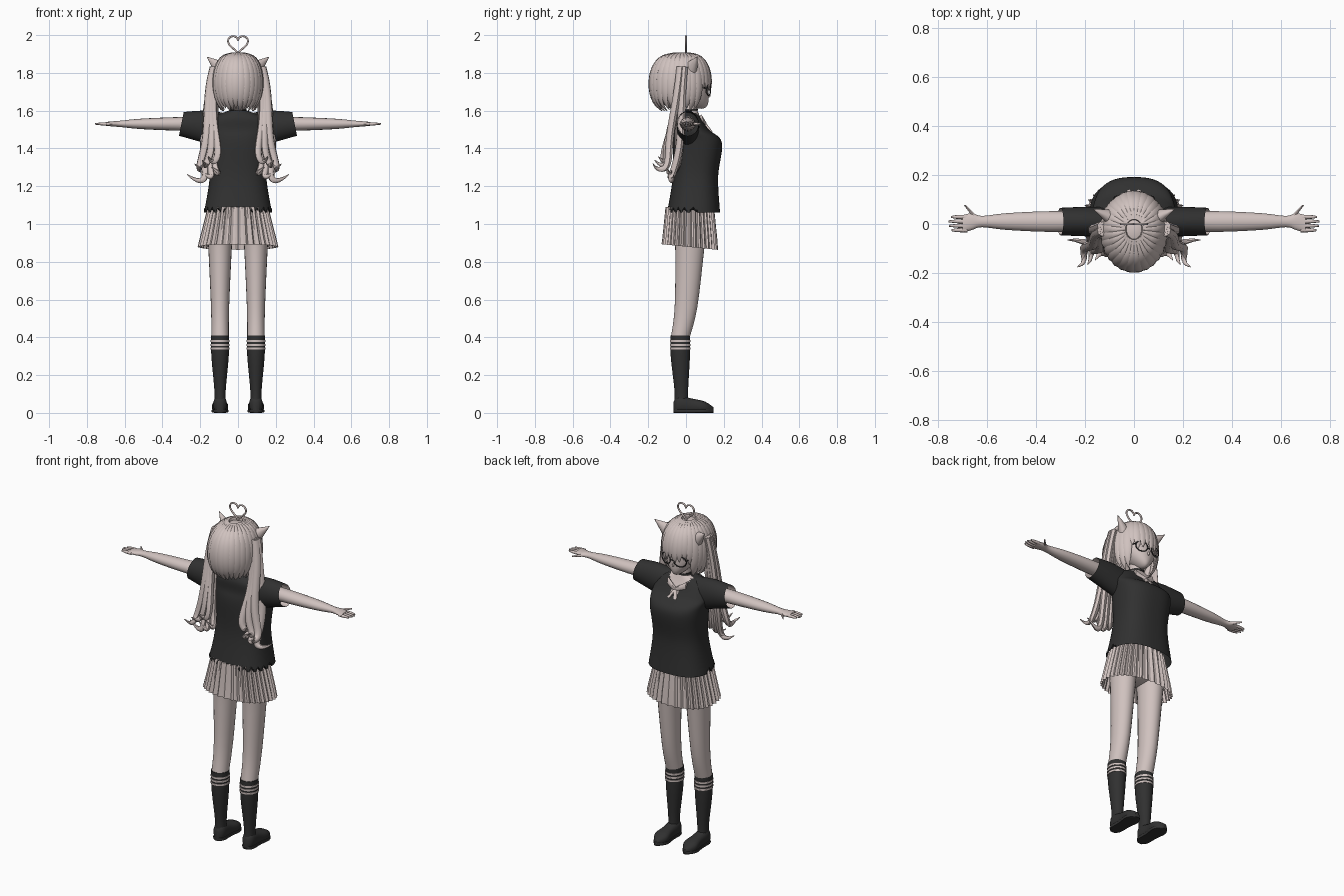
import bpy, bmesh
from math import sin, cos, pi, radians
from mathutils import Vector, Matrix

if "Cube" in bpy.data.objects:
    bpy.data.objects.remove(bpy.data.objects["Cube"])


def material(name, colour):
    mat = bpy.data.materials.new(name)
    mat.use_nodes = True
    mat.diffuse_color = (*colour, 1)
    mat.node_tree.nodes["Principled BSDF"].inputs["Base Color"].default_value = (*colour, 1)
    return mat


PALE = material("pale_rose", (.63, .54, .52))
DARK = material("charcoal", (.03, .03, .03))
X, Y, Z = Vector((1, 0, 0)), Vector((0, 1, 0)), Vector((0, 0, 1))
LEVEL, UPRIGHT, ALONG = (X, Y), (X, Z), (Y, Z)   # section planes across z, y and x
HEAD = Vector((0, -.02, 1.74))
ARM, LEG, SOCK_TOP = 1.53, .095, .41


def spline(rows, steps):
    """Catmull-Rom curve through rows of equal length."""
    out = []
    last = len(rows) - 1
    for i in range(last):
        before, start, end, after = [rows[max(0, min(last, i + j))] for j in (-1, 0, 1, 2)]
        for k in range(steps):
            t = k / steps
            out.append([b + t / 2 * (c - a + t * (2*a - 5*b + 4*c - d + t * (3*(b - c) + d - a)))
                        for a, b, c, d in zip(before, start, end, after)])
    return out + [list(rows[-1])]


def sweep(bm, rows, plane=None, facing=None, sides=8, steps=4, square=1, cap=True, pleat=0):
    """Skin oval sections along rows of (x, y, z, half width, half depth)."""
    rows = spline(rows, steps)
    points = [Vector(row[:3]) for row in rows]
    rings = []
    for i, (point, row) in enumerate(zip(points, rows)):
        if plane:
            u, v = plane
        else:
            tangent = points[min(i + 1, len(points) - 1)] - points[max(i - 1, 0)]
            u = tangent.cross(facing or point - HEAD).normalized()
            v = u.cross(tangent).normalized()
        ring = []
        for k in range(sides):
            angle = 2 * pi * k / sides
            across, out = [abs(q) ** square * (1 if q > 0 else -1) for q in (cos(angle), sin(angle))]
            fold = 1 + pleat * (k % 3 == 0)
            ring.append(bm.verts.new(point + fold * (u * row[3] * across + v * row[4] * out)))
        rings.append(ring)
    for lower, upper in zip(rings, rings[1:]):
        for k in range(sides):
            bm.faces.new((lower[k - 1], lower[k], upper[k], upper[k - 1]))
    if cap:
        bm.faces.new(rings[0])
        bm.faces.new(rings[-1])


def column(x, *levels):
    """Rows for a standing part from levels of (z, y, half width, half depth)."""
    return [(x, y, z, width, depth) for z, y, width, depth in levels]


def ball(bm, centre, size):
    place = Matrix.LocRotScale(Vector(centre), None, Vector(size))
    bmesh.ops.create_uvsphere(bm, u_segments=32, v_segments=20, radius=1, matrix=place)


def finish(bm, name, *mats, mirror=False, sharp=50):
    if mirror:
        copy = bmesh.ops.duplicate(bm, geom=bm.verts[:] + bm.edges[:] + bm.faces[:])
        for item in copy["geom"]:
            if isinstance(item, bmesh.types.BMVert):
                item.co.x *= -1
    bmesh.ops.recalc_face_normals(bm, faces=bm.faces[:])
    mesh = bpy.data.meshes.new(name)
    bm.to_mesh(mesh)
    bm.free()
    for mat in mats:
        mesh.materials.append(mat)
    ob = bpy.data.objects.new(name, mesh)
    bpy.context.collection.objects.link(ob)
    bpy.ops.object.select_all(action="DESELECT")
    ob.select_set(True)
    bpy.context.view_layer.objects.active = ob
    bpy.ops.object.shade_smooth_by_angle(angle=radians(sharp))


def part(name, mat, rows, mirror=False, **options):
    bm = bmesh.new()
    sweep(bm, rows, **options)
    finish(bm, name, mat, mirror=mirror)


# Shirt body with an open V neck and a ragged back hem
bm = bmesh.new()
sweep(bm, column(0, (1.06, .04, .18, .14), (1.25, .05, .15, .12), (1.43, .06, .16, .13),
                 (1.5, .03, .17, .09), (1.56, .01, .14, .07), (1.6, .01, .05, .05)),
      plane=LEVEL, sides=72, steps=8, square=.8, cap=False)
for k, vert in enumerate(bm.verts):
    if k < 72 and k % 3 == 0 and vert.co.y < .05:
        vert.co.z += .03
for face in bm.faces:
    spot = face.calc_center_median()
    face.material_index = int(spot.y > .03 and abs(spot.x) < (spot.z - 1.49) * .7)
finish(bm, "shirt_body", DARK, PALE)

# Pleated skirt, hem dipping at the front
bm = bmesh.new()
sweep(bm, column(0, (1.09, .02, .15, .12), (.88, .02, .2, .14)),
      plane=LEVEL, sides=108, square=.9, cap=False, pleat=.07)
for vert in bm.verts:
    if vert.co.z < .9:
        vert.co.z -= vert.co.y * .1
finish(bm, "pleated_skirt", PALE, sharp=20)

bm = bmesh.new()
ball(bm, (0, .02, 1), (.14, .11, .08))
finish(bm, "hips", PALE)

# Neck and choker
part("neck", PALE, column(0, (1.5, .01, .05, .05), (1.6, .02, .04, .04), (1.66, .02, .04, .04)),
     plane=LEVEL, sides=16)
part("choker", DARK, column(0, (1.6, .02, .044, .044), (1.61, .02, .044, .044)), plane=LEVEL, sides=24)

# Head narrowing forward to the chin, with a small nose
bm = bmesh.new()
ball(bm, (0, .03, HEAD.z), (.1, .09, .13))
for vert in bm.verts:
    jaw = max(0, HEAD.z - vert.co.z) / .13
    vert.co.x *= 1 - jaw * jaw / 2
    vert.co.y += .05 * jaw * jaw
ball(bm, (0, .12, 1.68), (.006, .01, .01))
finish(bm, "head", PALE)

# Neck bow
bm = bmesh.new()
sweep(bm, [(0, .1, ARM, .01, .01), (.06, .08, 1.55, .03, .01)], plane=(Z, Y))
sweep(bm, [(0, .1, ARM, .01, .01), (.02, .13, 1.49, .01, .01)], plane=LEVEL)
finish(bm, "neck_bow", PALE, mirror=True)

# Glasses: round rims, bridge and temples
WIRE = (.003, .003)
bm = bmesh.new()
rim = [(.046 + .034 * cos(k), .12 - .01 * cos(k), 1.71 + .03 * sin(k), *WIRE)
       for k in [pi * step / 10 for step in range(21)]]
sweep(bm, rim, facing=Y, steps=1)
sweep(bm, [(0, .125, 1.71, *WIRE), (.012, .125, 1.71, *WIRE)], plane=ALONG)
sweep(bm, [(.08, .11, 1.72, *WIRE), (.11, 0, 1.73, *WIRE)], plane=UPRIGHT)
finish(bm, "glasses", DARK, mirror=True)

# Hair base, cut back diagonally to clear the face
bm = bmesh.new()
ball(bm, (0, -.03, 1.75), (.12, .14, .15))
for vert in bm.verts:
    vert.co.y = min(vert.co.y, max(-.05, 2 * (vert.co.z - 1.7)))
finish(bm, "hair_base", PALE)

# Hair locks fanned around the crown: long behind, short at the brow
bm = bmesh.new()
LOCKS = 30
for k in range(LOCKS):
    turn = 2 * pi * (k + .5) / LOCKS
    east, north = sin(turn), cos(turn)
    reach = (1.6 if north > .7 else 2.4) + .08 * (k % 3)
    rows = []
    for step in range(9):
        t = step / 8
        swing = .1 + t * reach
        spread = sin(swing) ** .6
        rows.append((HEAD.x + east * spread * .13, HEAD.y + north * spread * (.15 if north > 0 else .17),
                     HEAD.z + cos(swing) * .16,
                     .026 * spread * (1 - t ** 6) + .002, .008 * (1 - t ** 6) + .002))
    sweep(bm, rows, sides=6, steps=2)
finish(bm, "hair_locks", PALE)

# Twin tails: bundles of wavy locks that hook outward at the end
bm = bmesh.new()
for k in range(6):
    fan, layer = k % 3 - 1, k // 3 - .5
    rows = []
    for step in range(17):
        t = step / 16
        wave = .02 * t * sin(9 * t + k)
        rows.append((.12 + .03 * (1 - (1 - t) ** 8) + fan * (.01 + .04 * t) + wave + .05 * t ** 8,
                     -.02 - .1 * t + layer * (.02 + .05 * t) + wave,
                     1.83 - (.5 + .02 * k) * sin(1.9 * t),
                     .02 * (1 - t ** 5) + .002, .017 * (1 - t ** 5) + .002))
    sweep(bm, rows, facing=X - Y, sides=7, steps=2)
finish(bm, "twin_tails", PALE, mirror=True)

# Animal ears pointing up and out
part("cat_ears", PALE, [(.1, .03, 1.83, .04, .03), (.165, .06, 1.885, .001, .001)],
     facing=Y - X, sides=10, mirror=True)

# Heart shaped curl standing on the crown
SIZE = .0033
heart = [(16 * SIZE * sin(a) ** 3, 0,
          1.955 + SIZE * (13 * cos(a) - 5 * cos(2 * a) - 2 * cos(3 * a) - cos(4 * a)), .005, .005)
         for a in [pi + pi * step / 20 for step in range(41)]]
part("heart_curl", PALE, heart, facing=Y, steps=1)

# Sleeves with a pale lining
SLANT = (Y, Z - X * .2)
part("sleeves", DARK, [(.1, .01, 1.5, .06, .09), (.2, .01, 1.52, .06, .08), (.3, .01, ARM, .056, .063)],
     plane=SLANT, sides=28, cap=False, mirror=True)
part("sleeve_linings", PALE, [(.25, .01, ARM, .053, .06), (.3, .01, ARM, .054, .061)],
     plane=SLANT, sides=28, cap=False, mirror=True)

# Arms, palms, fingers and thumbs
bm = bmesh.new()
sweep(bm, [(.16, .01, ARM, .04, .04), (.35, .01, ARM, .042, .035), (.52, .01, ARM, .034, .027),
           (.62, .01, ARM, .023, .017), (.66, .01, ARM, .034, .014), (.7, 0, ARM, .036, .01)],
      plane=ALONG, sides=16)
for finger in range(4):
    y = (finger - 1.4) * .018
    tip = .76 - .01 * abs(finger - 1.6)
    sweep(bm, [(.68, y, ARM, .009, .009), (.72, y, ARM, .008, .008), (tip, y, ARM, .004, .004)], plane=ALONG)
sweep(bm, [(.64, .02, ARM, .012, .01), (.69, .077, ARM, .004, .004)], plane=UPRIGHT)
finish(bm, "arms", PALE, mirror=True)

# Legs, socks and sock stripes
part("legs", PALE, column(LEG, (.98, .02, .07, .09), (.87, .02, .062, .077), (.56, 0, .048, .06),
                          (.4, -.03, .046, .05)), plane=LEVEL, sides=24, mirror=True)
part("socks", DARK, column(LEG, (SOCK_TOP, -.03, .048, .052), (.3, -.03, .046, .051),
                           (.12, -.025, .03, .036), (.04, -.025, .03, .036)),
     plane=LEVEL, sides=24, mirror=True)
bm = bmesh.new()
for stripe in range(3):
    low = SOCK_TOP - .03 - .02 * stripe
    sweep(bm, column(LEG, (low - .005, -.03, .05, .055), (low + .005, -.03, .05, .055)),
          plane=LEVEL, sides=24, steps=1)
finish(bm, "sock_stripes", PALE, mirror=True)

# Shoes: rounded upper over a flat sole
bm = bmesh.new()
outline = ((-.065, .015, .03), (-.04, .034, .045), (.03, .035, .038), (.1, .042, .03), (.145, .01, .015))
sweep(bm, [(LEG, y, height, width, height) for y, width, height in outline],
      plane=UPRIGHT, sides=20, square=.8)
sweep(bm, [(LEG, y, .01, width + .003, .01) for y, width, height in outline],
      plane=UPRIGHT, sides=12, square=.5)
for vert in bm.verts:
    vert.co.z = max(vert.co.z, 0)
finish(bm, "shoes", DARK, mirror=True)
